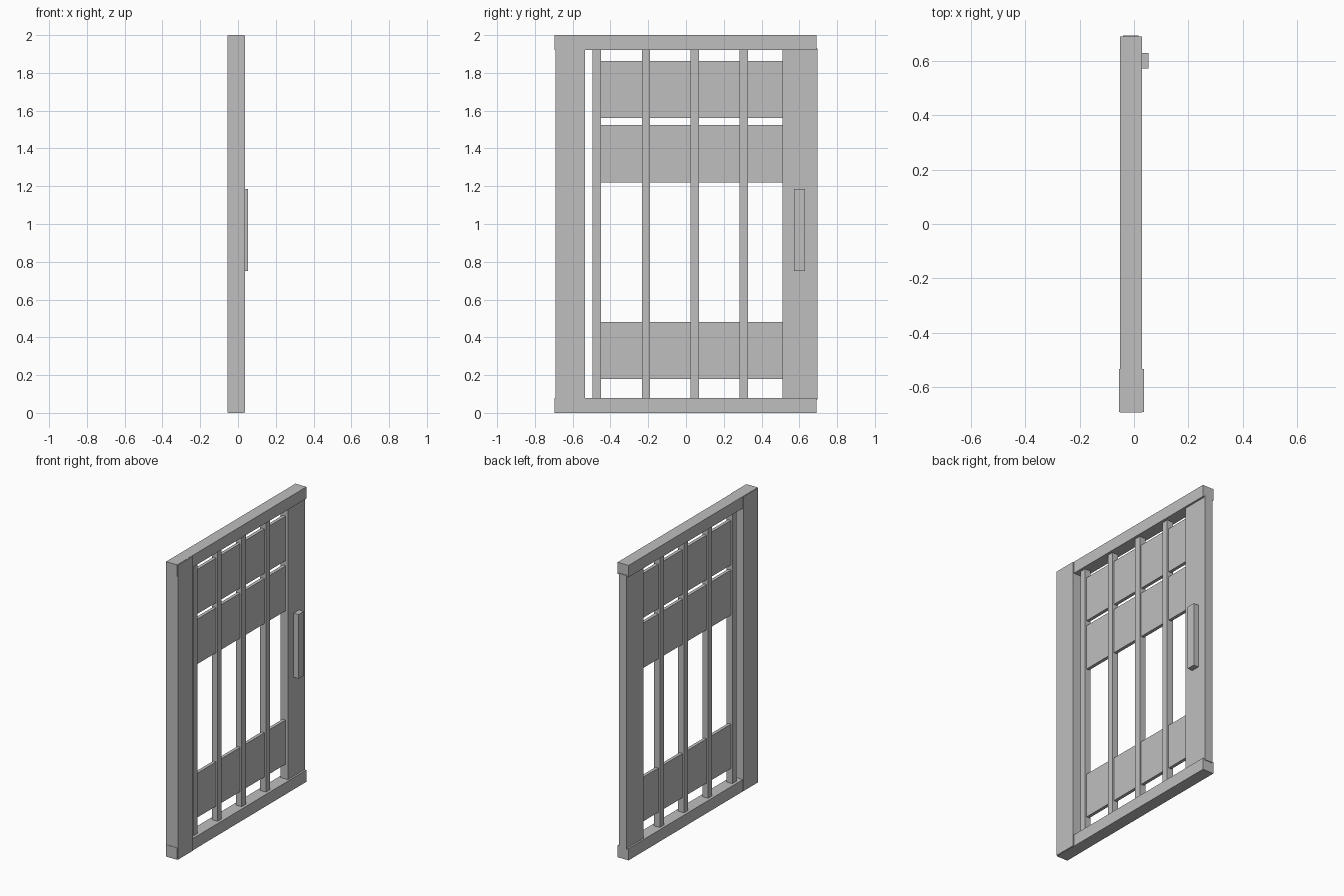
import bpy

if "Cube" in bpy.data.objects:
    bpy.data.objects.remove(bpy.data.objects["Cube"])

grey = bpy.data.materials.new("plain grey")
grey.diffuse_color = (0.52, 0.52, 0.52, 1)
grey.use_nodes = True
grey.node_tree.nodes["Principled BSDF"].inputs["Base Color"].default_value = grey.diffuse_color


def box(name, x, y, z):
    """Box spanning the given (min, max) range on each axis."""
    bpy.ops.mesh.primitive_cube_add(size=1)
    ob = bpy.context.object
    ob.name = name
    ob.location = [(a + b) / 2 for a, b in (x, y, z)]
    ob.scale = [b - a for a, b in (x, y, z)]
    bpy.ops.object.transform_apply(location=True, scale=True)
    ob.data.materials.append(grey)
    return ob


# Frame: top and bottom rails, thick hinge post, thinner latch post
RAIL_X = (-0.052, 0.030)
box("bottom_rail", RAIL_X, (-0.695, 0.690), (0, 0.08))
box("top_rail", RAIL_X, (-0.695, 0.690), (1.92, 2.0))
box("hinge_post", (-0.055, 0.036), (-0.692, -0.535), (0.002, 1.998))
box("latch_post", (-0.040, 0.017), (0.51, 0.695), (0.07, 1.93))

# Vertical bars
for i, y in enumerate((-0.472, -0.212, 0.046, 0.306)):
    box(f"bar_{i + 1}", (-0.033, 0.011), (y - 0.022, y + 0.022), (0.07, 1.93))

# Horizontal panels threaded through the bars
for name, z in (("lower", (0.18, 0.48)), ("middle", (1.22, 1.525)), ("upper", (1.56, 1.862))):
    box(f"{name}_panel", (-0.022, 0.0), (-0.46, 0.52), z)

# Pull handle on the latch post
box("handle", (0.012, 0.054), (0.573, 0.631), (0.75, 1.185))
